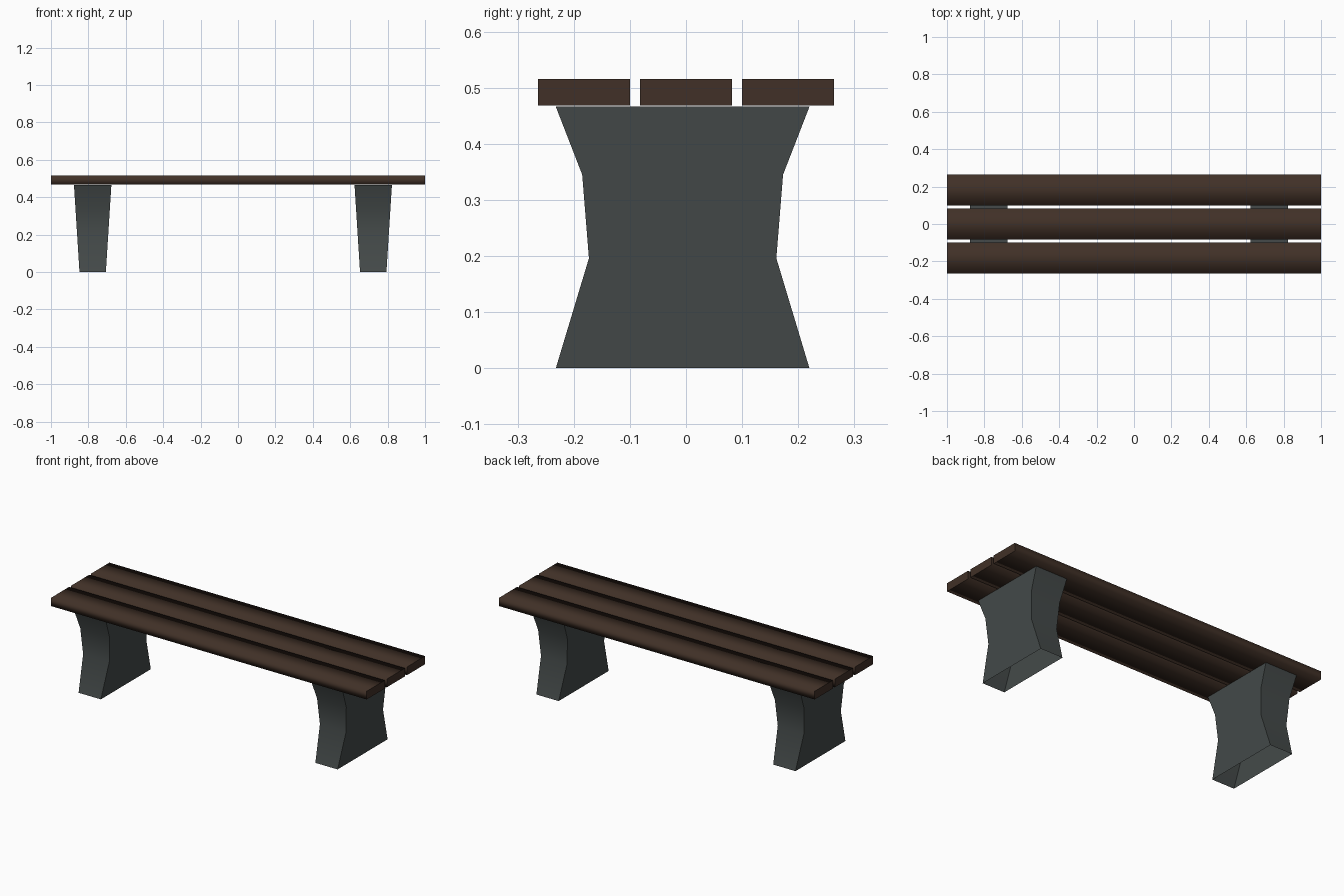
import bpy, bmesh, math

if "Cube" in bpy.data.objects:
    bpy.data.objects.remove(bpy.data.objects["Cube"])


def material(name, rgb):
    m = bpy.data.materials.new(name)
    m.diffuse_color = (*rgb, 1.0)
    m.use_nodes = True
    m.node_tree.nodes["Principled BSDF"].inputs["Base Color"].default_value = m.diffuse_color
    return m


wood = material("dark_brown_wood", (0.052, 0.030, 0.020))
stone = material("dark_grey_concrete", (0.058, 0.068, 0.067))


def finish(name, bm, mat):
    bmesh.ops.recalc_face_normals(bm, faces=bm.faces[:])
    mesh = bpy.data.meshes.new(name)
    bm.to_mesh(mesh)
    bm.free()
    mesh.materials.append(mat)
    ob = bpy.data.objects.new(name, mesh)
    bpy.context.collection.objects.link(ob)
    return ob


# seat planks: long boxes, softly shaded lengthwise with crisp ends
def plank(name, y):
    bm = bmesh.new()
    bmesh.ops.create_cube(bm, size=1)
    for v in bm.verts:
        v.co = (v.co.x * 2, y + v.co.y * 0.164, 0.4915 + v.co.z * 0.047)
    for f in bm.faces:
        f.smooth = True
    for e in bm.edges:
        a, b = e.verts
        e.smooth = abs(a.co.x - b.co.x) > 0.1
    finish(name, bm, wood)


for label, y in (("front", -0.182), ("middle", 0), ("back", 0.182)):
    plank(label + "_seat_plank", y)

# waisted legs: stacked rectangles (z, half depth), capped on top, open below
LEG = [(0.0, 0.226), (0.196, 0.167), (0.345, 0.179), (0.466, 0.226)]


def leg(name, x):
    bm = bmesh.new()
    rings = []
    for z, d in LEG:
        w = 0.0705 + (0.1 - 0.0705) * z / 0.466
        rings.append([bm.verts.new((x + sx * w, -0.006 + sy * d, z))
                      for sx, sy in ((-1, -1), (1, -1), (1, 1), (-1, 1))])
    for lo, hi in zip(rings, rings[1:]):
        for i in range(4):
            j = (i + 1) % 4
            bm.faces.new((lo[i], lo[j], hi[j], hi[i]))
    bm.faces.new(rings[-1])
    ob = finish(name, bm, stone)
    bpy.ops.object.select_all(action='DESELECT')
    ob.select_set(True)
    bpy.context.view_layer.objects.active = ob
    bpy.ops.object.shade_smooth_by_angle(angle=math.radians(30))


leg("left_leg", -0.777)
leg("right_leg", 0.723)
